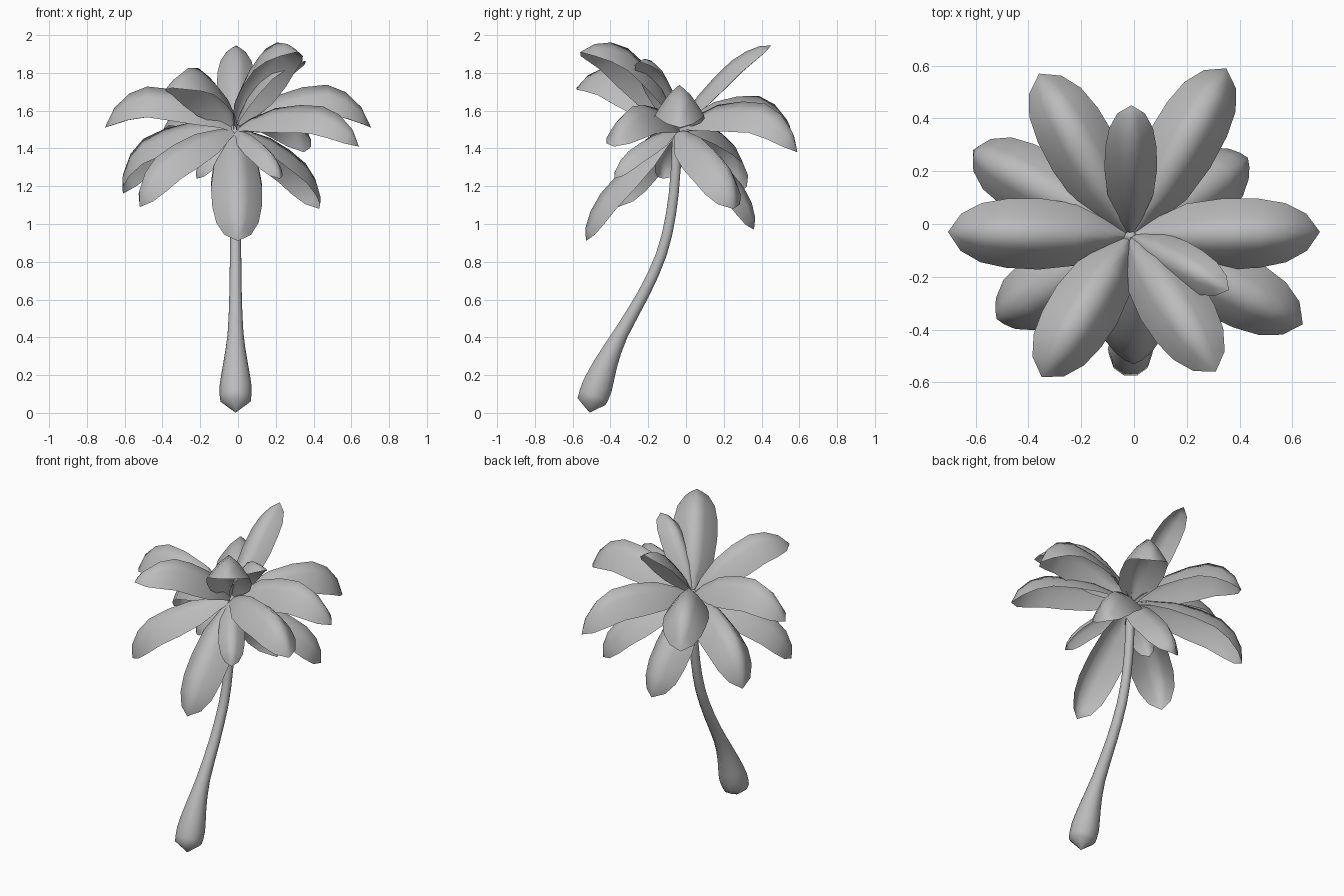
import bpy, bmesh, math
from mathutils import Vector

cube = bpy.data.objects.get("Cube")
if cube:
    bpy.data.objects.remove(cube, do_unlink=True)

# One plain grey for the whole tree
grey = bpy.data.materials.new("plain grey")
grey.use_nodes = True
COLOUR = (0.5, 0.5, 0.5, 1)
grey.diffuse_color = COLOUR
grey.node_tree.nodes["Principled BSDF"].inputs["Base Color"].default_value = COLOUR


def build(name, rows, closed):
    """Join rows of points into a smooth skin."""
    bm = bmesh.new()
    grid = [[bm.verts.new(p) for p in row] for row in rows]
    for a, b in zip(grid, grid[1:]):
        n = len(a)
        for i in range(n if closed else n - 1):
            j = (i + 1) % n
            bm.faces.new((a[i], a[j], b[j], b[i]))
    bmesh.ops.remove_doubles(bm, verts=bm.verts, dist=0.0005)
    mesh = bpy.data.meshes.new(name)
    bm.to_mesh(mesh)
    bm.free()
    mesh.materials.append(grey)
    mesh.shade_smooth()
    bpy.context.collection.objects.link(bpy.data.objects.new(name, mesh))


def smooth_path(points, steps):
    """Pass a smooth curve through the points."""
    p = [points[0]] + points + [points[-1]]
    out = []
    for a, b, c, d in zip(p, p[1:], p[2:], p[3:]):
        for k in range(steps):
            t = k / steps
            out.append(b + (c - a) * t / 2 + (a * 2 - b * 5 + c * 4 - d) * t * t / 2
                       + (b * 3 - a - c * 3 + d) * t ** 3 / 2)
    return out + [points[-1]]


# Trunk: rings along a leaning path, swollen at the foot (y, z, radius)
def trunk():
    path = [(-0.5, 0.06, 0.08), (-0.47, 0.14, 0.085), (-0.42, 0.27, 0.064),
            (-0.345, 0.42, 0.042), (-0.225, 0.63, 0.033), (-0.13, 0.84, 0.03),
            (-0.08, 1.05, 0.028), (-0.055, 1.28, 0.027), (-0.05, 1.52, 0.024)]
    path = smooth_path([Vector(p) for p in path], 2)
    path = [Vector((-0.51, 0.002, 0.001))] + path + [Vector((-0.05, 1.53, 0.001))]
    centres = [Vector((-0.013, p.x, p.y)) for p in path]
    rows = []
    for i, c in enumerate(centres):
        t = (centres[min(i + 1, len(path) - 1)] - centres[max(i - 1, 0)]).normalized()
        u = Vector((1, 0, 0))
        v = t.cross(u)
        rows.append([c + path[i].z * (u * math.cos(k * math.tau / 10) + v * math.sin(k * math.tau / 10))
                     for k in range(10)])
    build("trunk", rows, True)


# Frond: a hooded sheet arching from the crown to its tip
CROWN = Vector((-0.015, -0.045, 1.5))
# along the chord, arch height, width
STATIONS = [(0, 0, 0.1), (0.12, 0.38, 0.45), (0.3, 0.76, 0.87), (0.5, 0.95, 1),
            (0.68, 1, 0.97), (0.82, 0.82, 0.83), (0.93, 0.47, 0.52), (1, 0, 0)]


def frond(name, tip, bend, half=0.135):
    chord = Vector(tip) - CROWN
    side = Vector((-chord.y, chord.x, 0)).normalized()
    up = chord.normalized().cross(side)
    droop = half * (0.6 + 2 * bend)
    rows = []
    for along, arch, w in STATIONS:
        p = CROWN + chord * along + up * (arch * bend * chord.length)
        rows.append([p + side * (s * w * half) - up * (droop * w * abs(s) ** 1.4)
                     for s in (1, 0.85, 0.45, 0, -0.45, -0.85, -1)])
    build(name, rows, False)


trunk()
# Long side fronds
for label, s in (("left", 1), ("right", -1)):
    frond("side_frond_" + label, (s * 0.705, -0.03, 1.51), 0.32)
# Raised fronds
frond("back_frond_right", (-0.36, 0.57, 1.45), 0.3)
frond("back_frond_left", (0.35, 0.59, 1.38), 0.3)
frond("upright_back_frond", (-0.01, 0.45, 1.945), 0.12, 0.1)
frond("raised_front_frond_right", (-0.35, -0.58, 1.72), 0.28)
frond("raised_front_frond_left", (0.31, -0.56, 1.91), 0.25)
frond("short_upper_frond", (0.36, -0.25, 1.86), 0.2, 0.085)
# Drooping fronds
frond("drooping_front_frond", (0, -0.53, 0.91), 0.13)
frond("drooping_back_frond", (0, 0.36, 0.97), 0.14)
frond("drooping_front_frond_right", (-0.52, -0.36, 1.09), 0.22)
frond("low_front_frond_left", (0.64, -0.38, 1.41), 0.25)
frond("drooping_back_frond_right", (-0.61, 0.28, 1.16), 0.27)
frond("drooping_back_frond_left", (0.43, 0.25, 1.08), 0.2)
# Small inner fronds
frond("small_inner_frond_left", (0.22, -0.38, 1.24), 0.15, 0.08)
frond("small_inner_frond_right", (-0.22, -0.12, 1.24), 0.15, 0.08)
